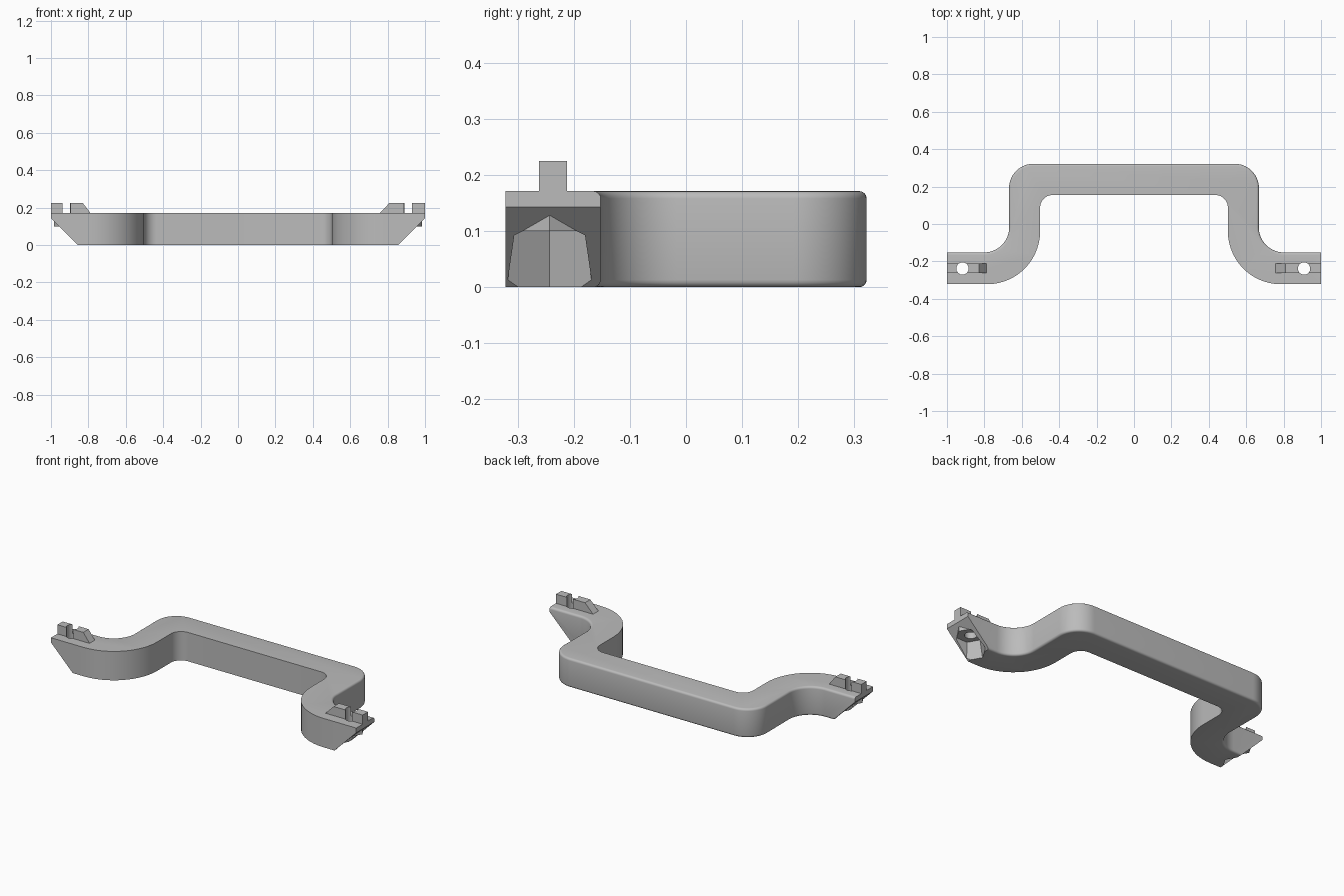
import bpy, bmesh, math
from mathutils import Vector

if "Cube" in bpy.data.objects:
    bpy.data.objects.remove(bpy.data.objects["Cube"])

grey = bpy.data.materials.new("grey plastic")
grey.diffuse_color = (0.5, 0.5, 0.5, 1)
grey.use_nodes = True
grey.node_tree.nodes["Principled BSDF"].inputs["Base Color"].default_value = grey.diffuse_color
H, Y0, Y1 = 0.171, -0.322, -0.152       # bar height, foot front and back


def finish(name, bm):
    bmesh.ops.recalc_face_normals(bm, faces=bm.faces)
    me = bpy.data.meshes.new(name)
    bm.to_mesh(me)
    bm.free()
    me.materials.append(grey)
    ob = bpy.data.objects.new(name, me)
    bpy.context.collection.objects.link(ob)
    return ob


def prism(name, pts, direction):
    bm = bmesh.new()
    face = bm.faces.new([bm.verts.new(p) for p in pts])
    ext = bmesh.ops.extrude_face_region(bm, geom=[face], use_keep_orig=True)
    moved = [v for v in ext["geom"] if isinstance(v, bmesh.types.BMVert)]
    bmesh.ops.translate(bm, verts=moved, vec=direction)
    return finish(name, bm)


def column(name, n, r_low, r_high, x, y, z0, z1):
    bm = bmesh.new()
    bmesh.ops.create_cone(bm, cap_ends=True, segments=n, radius1=r_low,
                          radius2=r_high, depth=z1 - z0)
    # put a corner on the x axis
    k = max(bm.verts, key=lambda v: v.co.x).co
    turn = -math.atan2(k.y, k.x)
    for v in bm.verts:
        a, r = math.atan2(v.co.y, v.co.x) + turn, v.co.xy.length
        v.co = (x + r * math.cos(a), y + r * math.sin(a), v.co.z + (z0 + z1) / 2)
    return finish(name, bm)


def boolean(ob, tool, op):
    m = ob.modifiers.new(op.lower(), 'BOOLEAN')
    m.operation, m.object, m.solver = op, tool, 'EXACT'
    bpy.context.view_layer.objects.active = ob
    bpy.ops.object.modifier_apply(modifier=m.name)


def arc(cx, cy, r, a0, a1, n=14):
    return [(cx + r * math.cos(math.radians(a0 + (a1 - a0) * i / n)),
             cy + r * math.sin(math.radians(a0 + (a1 - a0) * i / n))) for i in range(n + 1)]


# Bar outline: outer (back) and inner (front) edge of the right half, mirrored
outer = [(1, Y1)] + arc(0.802, -0.017, 0.135, 270, 180) + arc(0.538, 0.192, 0.13, 0, 90)
inner = [(1, Y0)] + arc(0.785, Y0 + 0.283, 0.283, 270, 180) + arc(0.435, 0.088, 0.067, 0, 90)
outer += [(-x, y) for x, y in reversed(outer)]
inner += [(-x, y) for x, y in reversed(inner)]
n_out = len(outer)
bm = bmesh.new()
outline = outer + inner[::-1]
low = [bm.verts.new((x, y, 0)) for x, y in outline]
top = [bm.verts.new((x, y, H)) for x, y in outline]
bm.faces.new(low)
bm.faces.new(top)
for i in range(len(outline)):
    j = (i + 1) % len(outline)
    bm.faces.new((low[i], low[j], top[j], top[i]))
bmesh.ops.recalc_face_normals(bm, faces=bm.faces)
# Round over only the back edges
rim = [bm.edges.get((ring[i], ring[i + 1])) for ring in (low, top) for i in range(n_out - 1)]
bmesh.ops.bevel(bm, geom=rim, offset=0.013, segments=4, profile=0.5, affect='EDGES')
handle = finish("handle_bar", bm)

# Feet: sloped underside, nut pocket, locating rail and screw hole
tools, parts = [], [handle]
for s, name, hole_x, base, tip in ((-1, "left", 0.917, 0.789, 0.83), (1, "right", 0.909, 0.757, 0.81)):
    slope = prism("slope_cutter", [(s * 0.757, -0.5, -0.1), (s * 1.1, -0.5, -0.1),
                                   (s * 1.1, -0.5, 0.243)], Vector((0, 0.5, 0)))
    seat = column("nut_seat", 6, 0.072, 0.072, s * 0.913, -0.243, 0.1, 0.16)
    pocket = column("pocket_cutter", 6, 0.105, 0.0715, s * 0.913, -0.243, -0.1, 0.1)
    hole = column("hole_cutter", 32, 0.033, 0.033, s * hole_x, -0.238, -0.2, 0.4)
    boolean(handle, slope, 'DIFFERENCE')
    boolean(handle, seat, 'UNION')
    boolean(handle, pocket, 'DIFFERENCE')
    boolean(handle, hole, 'DIFFERENCE')
    rail = prism(name + "_rail", [(s * x, -0.262, z) for x, z in
                 ((base, H), (tip, 0.225), (1, 0.225), (1, H))], Vector((0, 0.05, 0)))
    boolean(rail, hole, 'DIFFERENCE')
    parts.append(rail)
    tools += [slope, seat, pocket, hole]
for t in tools:
    bpy.data.objects.remove(t)

for ob in parts:
    bpy.ops.object.select_all(action='DESELECT')
    ob.select_set(True)
    bpy.context.view_layer.objects.active = ob
    bpy.ops.object.shade_smooth_by_angle(angle=math.radians(30))
